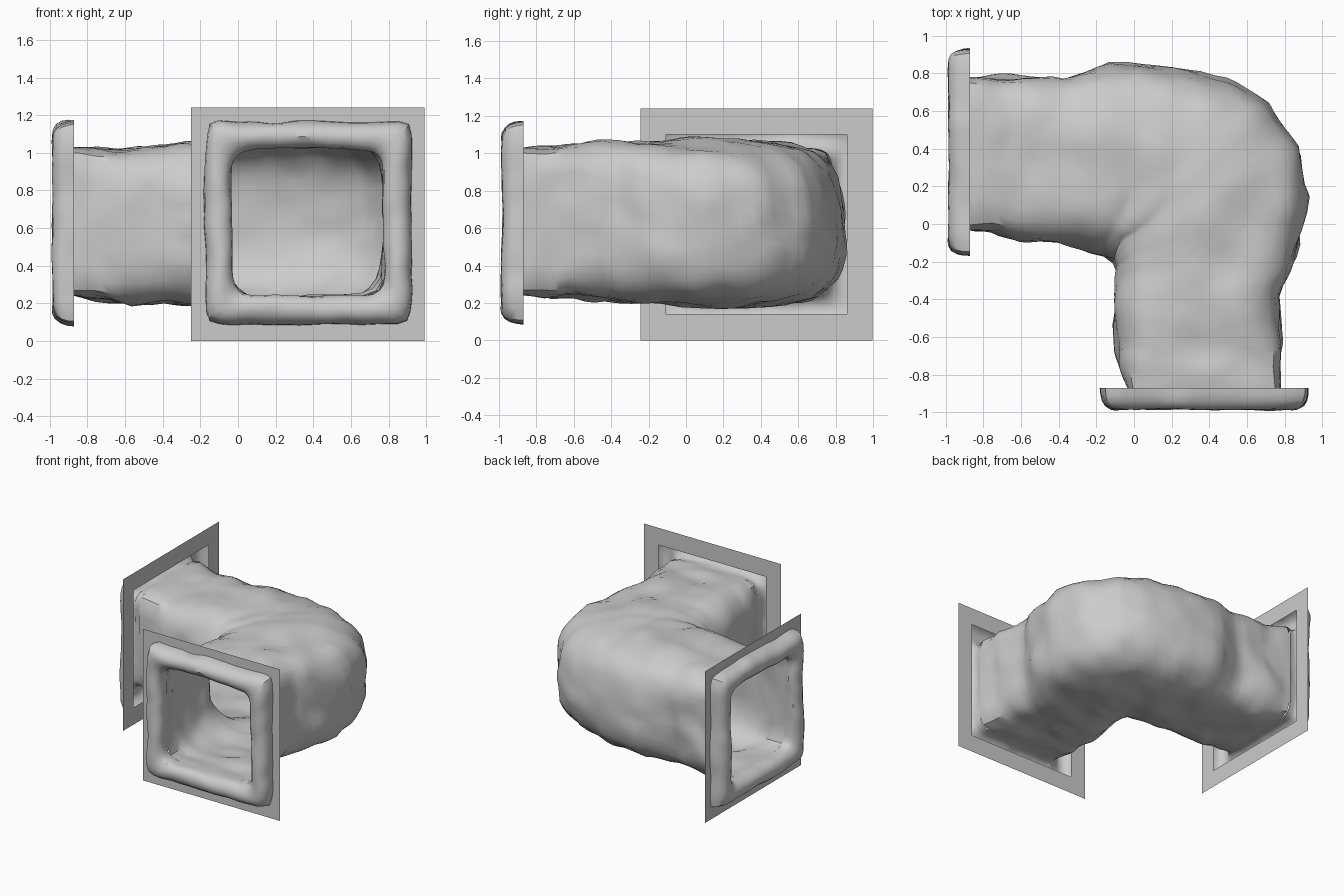
import bpy, bmesh, math
from mathutils import Vector, noise

if "Cube" in bpy.data.objects:
    bpy.data.objects.remove(bpy.data.objects["Cube"])


def make_object(name, grid_rows, close_cols, swap=False, angle=35):
    """Skin a grid of points; swap mirrors x and y for the second doorway."""
    bm = bmesh.new()
    rows = [[bm.verts.new((p[1], p[0] + .006, p[2]) if swap else p) for p in r] for r in grid_rows]
    nc = len(rows[0])
    for a, b in zip(rows, rows[1:]):
        for j in range(nc if close_cols else nc - 1):
            k = (j + 1) % nc
            bm.faces.new((a[j], a[k], b[k], b[j]))
    bmesh.ops.recalc_face_normals(bm, faces=bm.faces)
    mesh = bpy.data.meshes.new(name)
    bm.to_mesh(mesh)
    bm.free()
    ob = bpy.data.objects.new(name, mesh)
    bpy.context.collection.objects.link(ob)
    bpy.ops.object.select_all(action='DESELECT')
    ob.select_set(True)
    bpy.context.view_layer.objects.active = ob
    bpy.ops.object.shade_smooth_by_angle(angle=math.radians(angle))
    return ob


def rough(p, amp):
    """Rocky offset from coarse and fine noise."""
    p = Vector(p)
    return p + amp * (noise.noise_vector(p * 3.1) + 0.6 * noise.noise_vector(p * 7.3))


def square_point(a, hx, hz, n):
    c, s = math.cos(a), math.sin(a)
    r = 1 / (abs(c) ** n + abs(s) ** n) ** (1 / n)
    return hx * r * c, hz * r * s


# Tunnel stations: inner xy, outer xy, bottom z, top z, squareness
stations = [
    (-.87, -.035, -.87, .78, .24, 1.03, 9),
    (-.76, -.04, -.76, .78, .22, 1.03, 6),
    (-.60, -.09, -.60, .78, .20, 1.03, 4.2),
    (-.40, -.11, -.38, .77, .20, 1.03, 3.8),
    (-.25, -.14, -.13, .85, .19, 1.05, 3.5),
    (-.17, -.16, .20, .83, .19, 1.06, 3.2),
    (-.14, -.18, .50, .76, .19, 1.07, 3.0),
    (-.12, -.19, .72, .64, .19, 1.07, 2.9),
    (-.11, -.21, .865, .42, .19, 1.07, 3.0),
    (-.10, -.23, .92, .14, .19, 1.06, 3.2),
    (-.10, -.33, .85, -.19, .19, 1.06, 3.5),
    (-.10, -.50, .78, -.38, .21, 1.05, 4),
    (-.09, -.66, .78, -.62, .23, 1.05, 4.5),
    (-.07, -.77, .78, -.76, .23, 1.04, 6),
    (-.035, -.87, .78, -.87, .24, 1.03, 9),
]
SIDES, STEPS = 48, 4
count = (len(stations) - 1) * STEPS
rings = []
for i in range(count + 1):
    k = min(i // STEPS, len(stations) - 2)
    f = i / STEPS - k
    ix, iy, ox, oy, lo, hi, n = [a + (b - a) * f for a, b in zip(stations[k], stations[k + 1])]
    fade = min(1, i / 6, (count - i) / 6)
    ring = []
    for j in range(SIDES):
        u, z = square_point(2 * math.pi * j / SIDES, .5, (hi - lo) / 2, n)
        u += .5
        p = Vector((ix + (ox - ix) * u, iy + (oy - iy) * u, (lo + hi) / 2 + z))
        ring.append(rough(p, .03 * fade))
    rings.append(ring)
make_object("cave_tunnel", rings, True)

# Rim profile: half width, half height, distance in front of the wall, squareness
rim_profile = [
    (.4075, .395, 0, 9), (.400, .390, .05, 9), (.407, .397, .08, 10), (.43, .42, .104, 12),
    (.46, .45, .116, 16), (.49, .482, .112, 18), (.517, .508, .097, 20),
    (.535, .526, .07, 22), (.543, .535, .035, 24), (.545, .538, 0, 24),
]
CX, CZ = .3725, .628
for side, swap in (("front", False), ("left", True)):
    # Rough stone rim around the opening, its inner edge joined to the tunnel
    shift = Vector((0, 0, 5 * swap))
    rows = []
    for i, (hx, hz, d, n) in enumerate(rim_profile):
        row = []
        for j in range(96):
            x, z = square_point(2 * math.pi * j / 96, hx, hz, n)
            p = Vector((CX + x, -.87 - d, (.635 if i == 0 else CZ) + z))
            q = rough(p + shift, .017 if i else 0) - shift
            q.y = max(-1, p.y + (q.y - p.y) * .6) if d else p.y
            row.append(q)
        rows.append(row)
    make_object(side + "_stone_rim", rows, True, swap)

    # Flat wall plate with a square opening
    corners = ((-1, -1), (1, -1), (1, 1), (-1, 1))
    plate = [[(.371 + h * sx, -.87, .62 + v * sz) for sx, sz in corners]
             for h, v in ((.62, .62), (.485, .48))]
    make_object(side + "_wall_plate", plate, True, swap)
